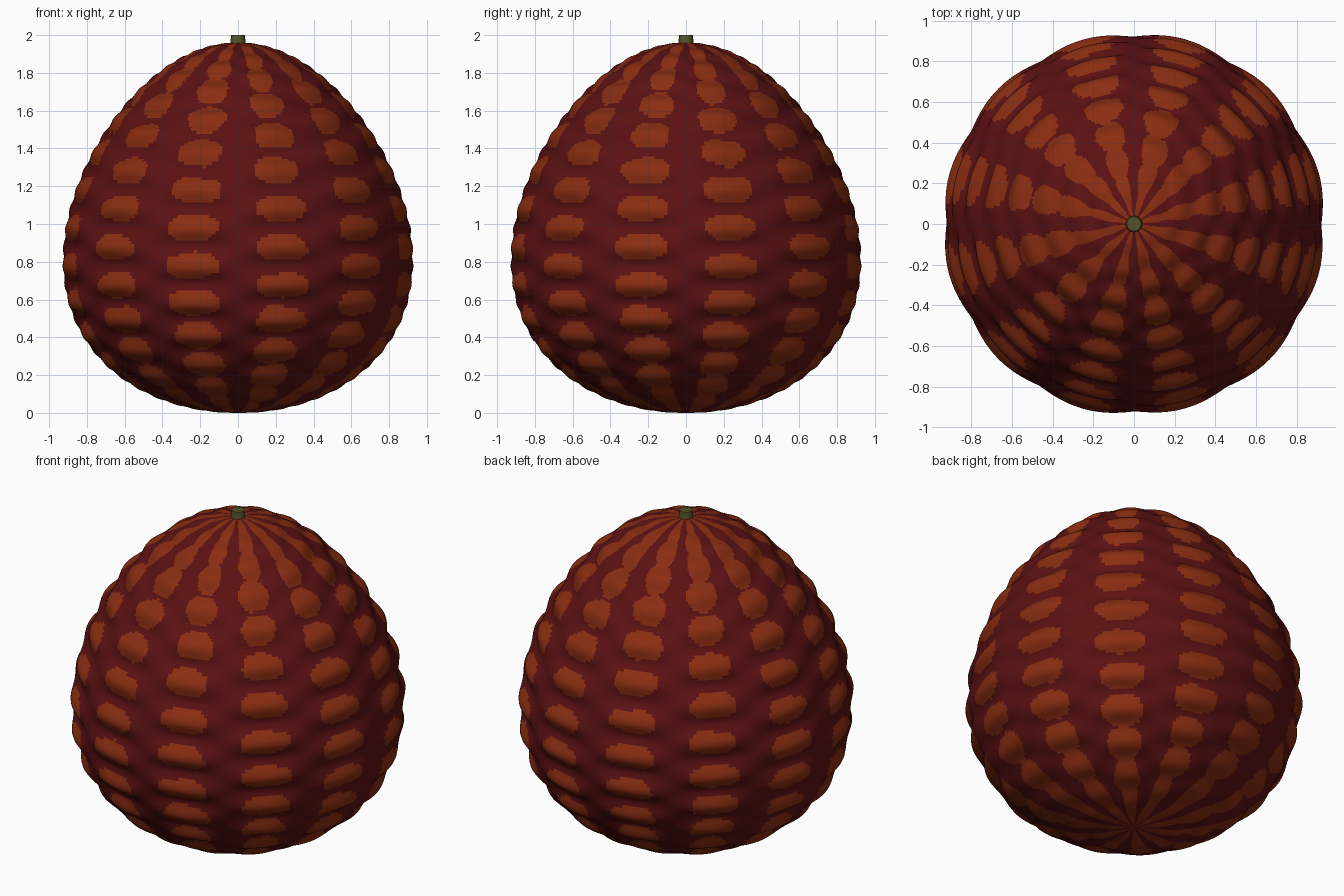
import bpy, bmesh
from math import sin, cos, pi, radians, degrees
from mathutils import Vector, noise

cube = bpy.data.objects.get("Cube")
if cube:
    bpy.data.objects.remove(cube, do_unlink=True)


def material(name, color):
    m = bpy.data.materials.new(name)
    m.use_nodes = True
    m.diffuse_color = (*color, 1)
    m.node_tree.nodes["Principled BSDF"].inputs["Base Color"].default_value = (*color, 1)
    return m


dark_red = material("dark red skin", (0.105, 0.0055, 0.006))
orange = material("orange spots", (0.25, 0.026, 0.0055))
olive = material("olive stem", (0.09, 0.085, 0.022))

HALF = 0.98              # half the fruit's height
RINGS, SEGS = 180, 288
COLUMNS = 12


def skin_point(polar, angle):
    """Egg-shaped skin with staggered rows of soft bumps."""
    c, s = cos(polar), sin(polar)
    wave = cos(COLUMNS / 2 * (angle - radians(15))) * cos(30 * (polar - pi / 2))
    bump = 0.022 * wave * s
    r = HALF * s * (0.925 - 0.175 * c) + bump * s
    return Vector((r * cos(angle), r * sin(angle), HALF * (1 + c) + bump * c))


def is_spot(polar, angle):
    """Oval spots on the bumps, growing together towards both poles."""
    p = Vector((sin(polar) * cos(angle), sin(polar) * sin(angle), cos(polar)))
    a = degrees(angle) + 1.3 * noise.noise(p * 9)
    lat = degrees(polar) - 90 + 0.9 * noise.noise(p * 9 + Vector((7, 3, 1)))
    column = round((a - 15) / 30)
    da = a - 15 - 30 * column
    shift = 6 * (column % 2)
    dl = lat - shift - 12 * round((lat - shift) / 12)
    tall = 4 + 1.7 * (abs(lat) / 47) ** 2
    wide = 8.8 + 3 * noise.noise(p * 5) * (abs(lat) / 60) ** 2
    return abs(da / wide) ** 2.3 + abs(dl / tall) ** 2.3 < 1


# Fruit body
bm = bmesh.new()
top = bm.verts.new(skin_point(0, 0))
rings = [[bm.verts.new(skin_point(pi * i / RINGS, 2 * pi * j / SEGS)) for j in range(SEGS)]
         for i in range(1, RINGS)]
bottom = bm.verts.new(skin_point(pi, 0))
for i in range(RINGS):
    for j in range(SEGS):
        k = (j + 1) % SEGS
        if i == 0:
            verts = (top, rings[0][j], rings[0][k])
        elif i == RINGS - 1:
            verts = (rings[-1][j], bottom, rings[-1][k])
        else:
            verts = (rings[i - 1][j], rings[i][j], rings[i][k], rings[i - 1][k])
        face = bm.faces.new(verts)
        face.smooth = True
        face.material_index = int(is_spot(pi * (i + 0.5) / RINGS, 2 * pi * (j + 0.5) / SEGS))
mesh = bpy.data.meshes.new("fruit_body")
bm.to_mesh(mesh)
bm.free()
mesh.materials.append(dark_red)
mesh.materials.append(orange)
body = bpy.data.objects.new("fruit_body", mesh)
bpy.context.collection.objects.link(body)

# Stem
bpy.ops.mesh.primitive_cone_add(vertices=16, radius1=0.045, radius2=0.036, depth=0.08,
                                location=(0, 0, 1.96))
stem = bpy.context.object
stem.name = "stem"
stem.data.materials.append(olive)
bpy.ops.object.shade_smooth_by_angle()
